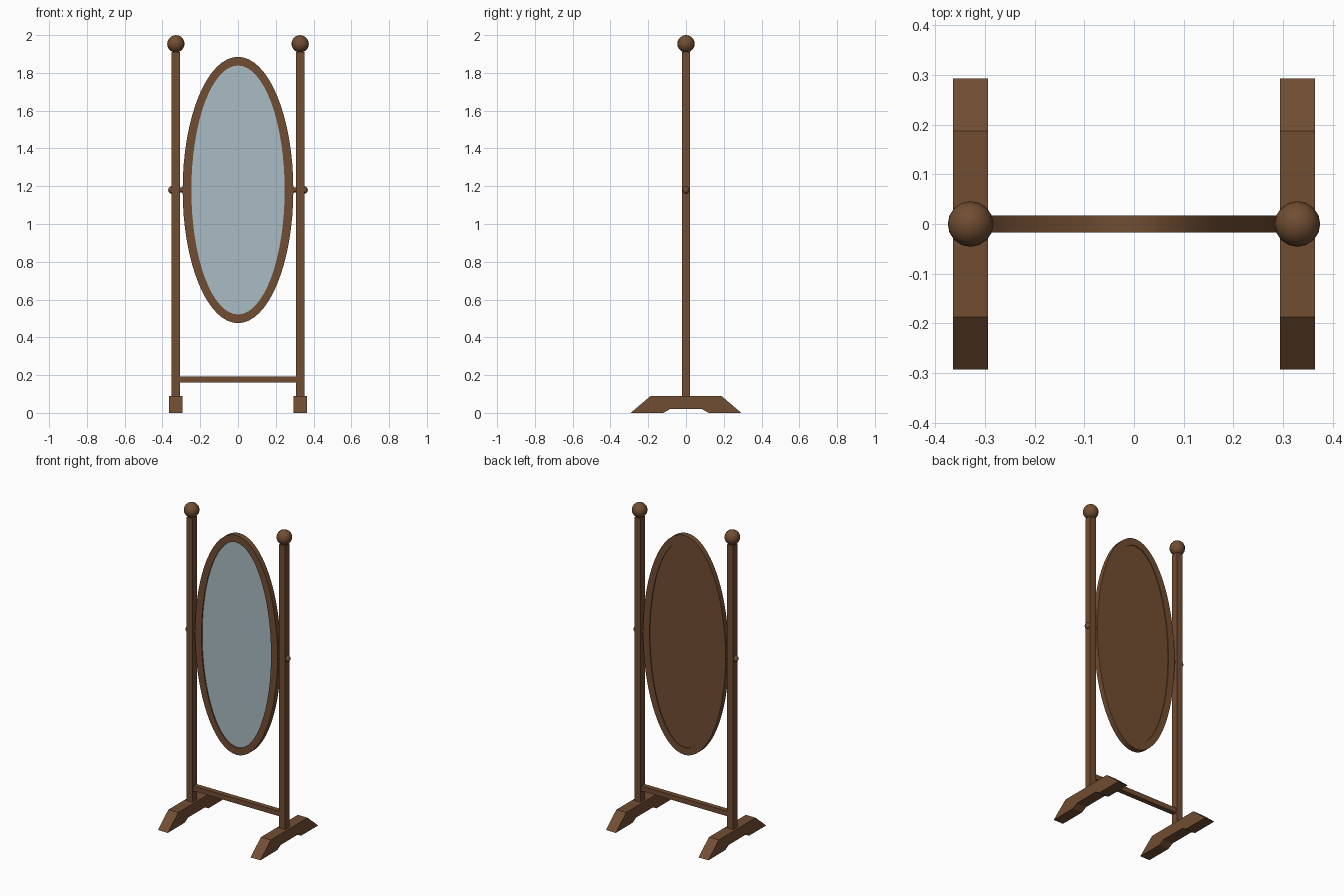
import bpy, bmesh, math
from mathutils import Matrix

if "Cube" in bpy.data.objects:
    bpy.data.objects.remove(bpy.data.objects["Cube"])


def material(name, color):
    m = bpy.data.materials.new(name)
    m.diffuse_color = (*color, 1)
    m.use_nodes = True
    m.node_tree.nodes["Principled BSDF"].inputs["Base Color"].default_value = m.diffuse_color
    return m


WOOD = material("walnut wood", (0.165, 0.075, 0.032))
GLASS = material("mirror glass", (0.40, 0.50, 0.55))
MID_Z = 1.18


def finish(name, bm, mat, smooth=False):
    bmesh.ops.recalc_face_normals(bm, faces=bm.faces)
    mesh = bpy.data.meshes.new(name)
    bm.to_mesh(mesh)
    bm.free()
    mesh.materials.append(mat)
    ob = bpy.data.objects.new(name, mesh)
    bpy.context.collection.objects.link(ob)
    if smooth:
        bpy.ops.object.select_all(action='DESELECT')
        ob.select_set(True)
        bpy.context.view_layer.objects.active = ob
        bpy.ops.object.shade_smooth_by_angle(angle=math.radians(40))
    return ob


def box(name, center, size):
    bm = bmesh.new()
    bmesh.ops.create_cube(bm, size=1, matrix=Matrix.Translation(center) @ Matrix.Diagonal((*size, 1)))
    return finish(name, bm, WOOD)


def ball(name, center, r, u, v):
    bm = bmesh.new()
    bmesh.ops.create_uvsphere(bm, u_segments=u, v_segments=v, radius=r,
                              matrix=Matrix.Translation(center))
    return finish(name, bm, WOOD, True)


def ellipse_disc(name, rx, rz, y0, y1, mat, n=64):
    # Elliptical slab facing along y
    bm = bmesh.new()
    mat4 = (Matrix.Translation((0, (y0 + y1) / 2, MID_Z)) @ Matrix.Diagonal((rx, 1, rz, 1))
            @ Matrix.Rotation(math.pi / 2, 4, 'X'))
    bmesh.ops.create_cone(bm, cap_ends=True, segments=n, radius1=1, radius2=1,
                          depth=y1 - y0, matrix=mat4)
    return finish(name, bm, mat, True)


def ellipse_ring(name, outer, inner, y0, y1, n=64):
    # Rectangular section swept round an ellipse
    bm = bmesh.new()
    rows = []
    for i in range(n):
        a = 2 * math.pi * i / n
        c, s = math.cos(a), math.sin(a)
        rows.append([bm.verts.new((r[0] * c, y, MID_Z + r[1] * s))
                     for r, y in ((outer, y0), (outer, y1), (inner, y1), (inner, y0))])
    for i in range(n):
        p, q = rows[i], rows[(i + 1) % n]
        for k in range(4):
            j = (k + 1) % 4
            bm.faces.new((p[k], p[j], q[j], q[k]))
    return finish(name, bm, WOOD, True)


# Swinging mirror: frame, glass and back board
ellipse_ring("mirror_frame", (0.293, 0.705), (0.247, 0.659), -0.0175, 0.0175)
ellipse_disc("mirror_glass", 0.249, 0.661, -0.010, 0.0, GLASS)
ellipse_disc("back_board", 0.249, 0.661, 0.0, 0.012, WOOD)

# Foot profile in (y, z)
half = [(0.293, 0), (0.187, 0.09)]
FOOT = ([(-0.293, 0), (-0.187, 0.09), (0.187, 0.09), (0.293, 0),
         (0.12, 0), (0.085, 0.02), (-0.085, 0.02), (-0.12, 0)])

for side, s in (("left", -1), ("right", 1)):
    x = 0.329 * s
    # Foot
    bm = bmesh.new()
    face = bm.faces.new([bm.verts.new((x - 0.035, y, z)) for y, z in FOOT])
    ext = bmesh.ops.extrude_face_region(bm, geom=[face])
    bmesh.ops.translate(bm, vec=(0.07, 0, 0),
                        verts=[v for v in ext["geom"] if isinstance(v, bmesh.types.BMVert)])
    finish(side + "_foot", bm, WOOD)
    # Post and finial
    box(side + "_post", (x, 0, 0.998), (0.044, 0.044, 1.824))
    ball(side + "_finial", (x, 0, 1.954), 0.046, 16, 10)
    # Pivot pin and outer knob
    bm = bmesh.new()
    bmesh.ops.create_cone(bm, cap_ends=True, segments=12, radius1=0.012, radius2=0.012, depth=0.07,
                          matrix=Matrix.Translation((0.315 * s, 0, MID_Z))
                          @ Matrix.Rotation(math.pi / 2, 4, 'Y'))
    finish(side + "_pivot_pin", bm, WOOD, True)
    ball(side + "_pivot_knob", (0.351 * s, 0, MID_Z), 0.019, 12, 8)

# Stretcher between the posts
box("stretcher", (0, 0, 0.177), (0.64, 0.032, 0.032))
